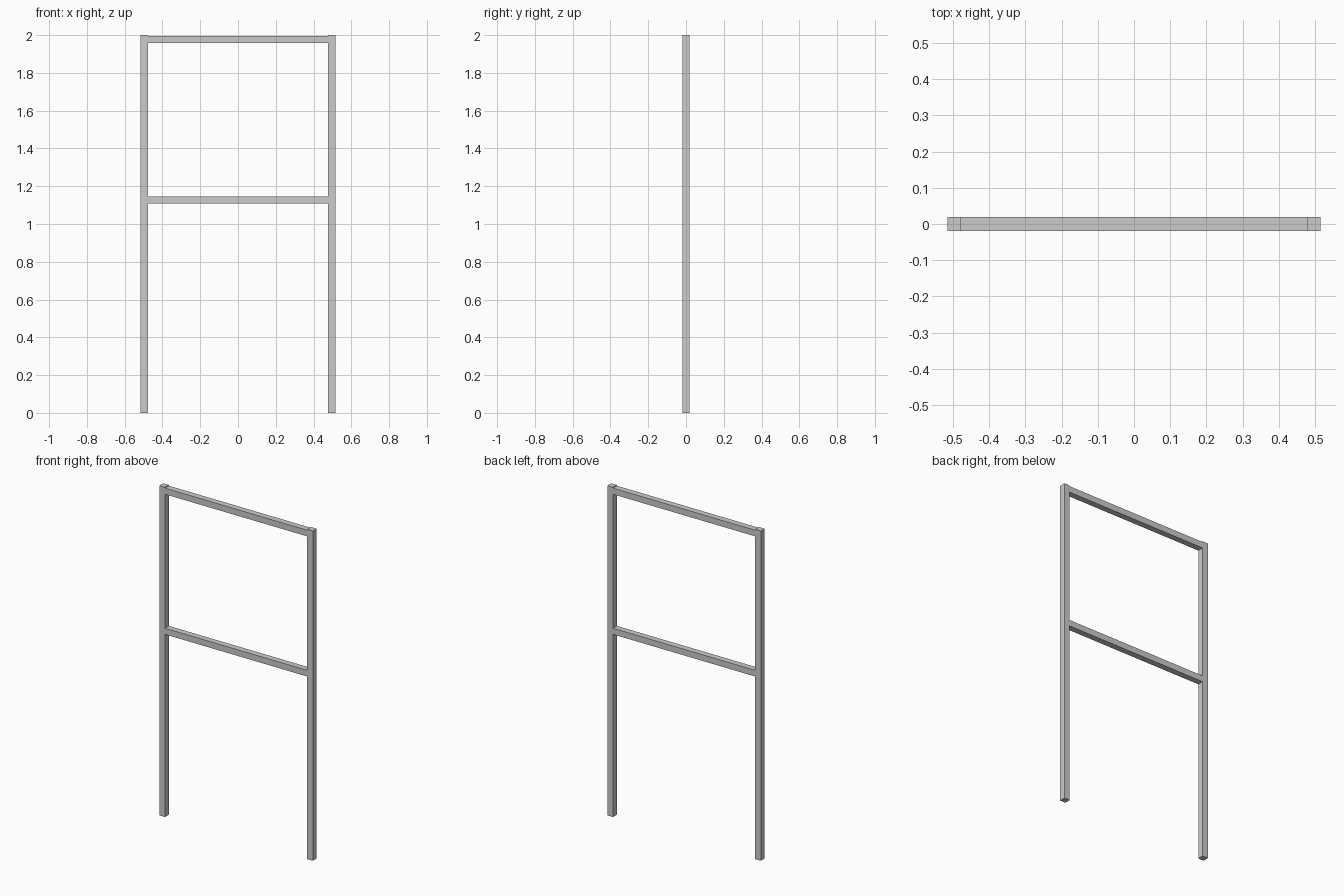
import bpy

if "Cube" in bpy.data.objects:
    bpy.data.objects.remove(bpy.data.objects["Cube"])

T = 0.0375          # square bar thickness
HALF = 0.515        # half of the overall width
INNER = HALF - T    # inner face of the posts


def bar(name, x0, x1, z0, z1):
    """Square bar centred on y = 0, spanning the given x and z ranges."""
    bpy.ops.mesh.primitive_cube_add(size=1)
    ob = bpy.context.object
    ob.name = name
    ob.location = ((x0 + x1) / 2, 0, (z0 + z1) / 2)
    ob.scale = (x1 - x0, T, z1 - z0)
    bpy.ops.object.transform_apply(location=True, rotation=False, scale=True)
    return ob


# Upright posts
bar("left_post", -HALF, -INNER, 0, 2)
bar("right_post", INNER, HALF, 0, 2)

# Cross rails between the posts; the top one sits just below the post ends
for name, top in (("top_rail", 1.995), ("middle_rail", 1.145)):
    bar(name, -INNER, INNER, top - T, top)
